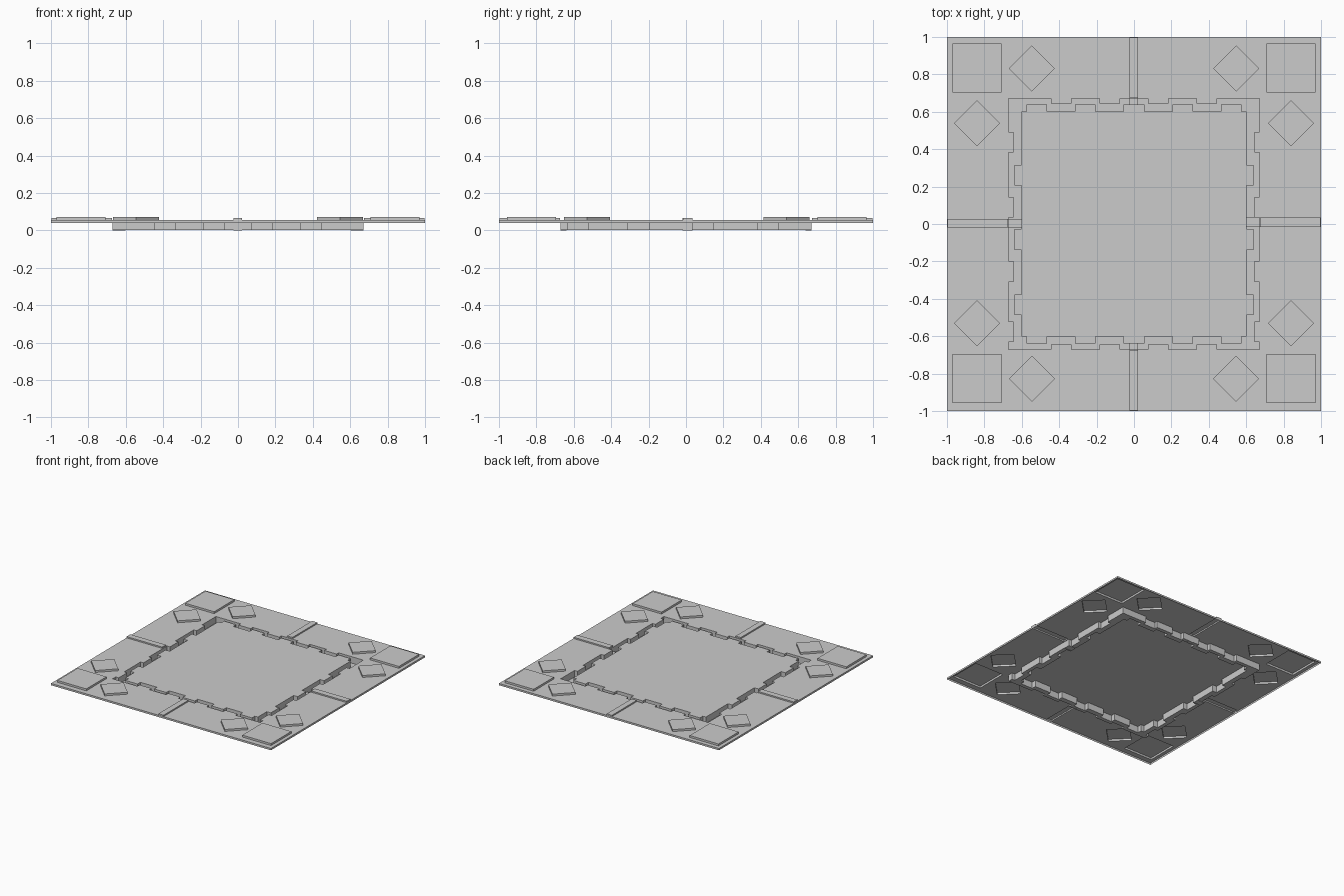
import bpy, bmesh

cube = bpy.data.objects.get("Cube")
if cube:
    bpy.data.objects.remove(cube, do_unlink=True)

TOP, SKIRT, PAD, RIDGE, PIT = 0.055, 0.04, 0.071, 0.066, 0.002

grey = bpy.data.materials.new("plain_grey")
grey.use_nodes = True
grey.diffuse_color = (0.6, 0.6, 0.6, 1)
grey.node_tree.nodes["Principled BSDF"].inputs["Base Color"].default_value = (0.6, 0.6, 0.6, 1)


def rect(x0, x1, y0, y1):
    return [(x0, y0), (x1, y0), (x1, y1), (x0, y1)]


def diamond(x, y, r):
    return [(x + r, y), (x, y + r), (x - r, y), (x, y - r)]


def toothed_square(r, tooth_r, sides, half=0.055):
    """Square outline whose four sides step to tooth_r at the given centres."""
    points = []
    for k, centres in enumerate(sides):
        side = [(-r, -r)]
        for c in sorted(centres):
            side += [(c - half, -r), (c - half, -tooth_r), (c + half, -tooth_r), (c + half, -r)]
        for x, y in side:
            for _ in range(k):
                x, y = -y, x
            points.append((x, y))
    return points


def sheet(name, fills, walls):
    """Open sheet: fills are (z, outlines with holes), walls are (outline, z0, z1)."""
    bm = bmesh.new()
    for z, outlines in fills:
        edges = []
        for pts in outlines:
            vs = [bm.verts.new((x, y, z)) for x, y in pts]
            edges += [bm.edges.new((vs[i - 1], vs[i])) for i in range(len(vs))]
        bmesh.ops.triangle_fill(bm, use_beauty=True, edges=edges, normal=(0, 0, 1))
    for pts, z0, z1 in walls:
        low = [bm.verts.new((x, y, z0)) for x, y in pts]
        high = [bm.verts.new((x, y, z1)) for x, y in pts]
        for i in range(len(pts)):
            bm.faces.new((low[i - 1], low[i], high[i], high[i - 1]))
    bmesh.ops.remove_doubles(bm, verts=bm.verts, dist=0.0001)
    bmesh.ops.recalc_face_normals(bm, faces=bm.faces)
    bm.normal_update()
    if sum(f.normal.z * f.calc_area() for f in bm.faces) < 0:
        bmesh.ops.reverse_faces(bm, faces=bm.faces)
    mesh = bpy.data.meshes.new(name)
    bm.to_mesh(mesh)
    bm.free()
    mesh.materials.append(grey)
    obj = bpy.data.objects.new(name, mesh)
    bpy.context.collection.objects.link(obj)


# Interlocking teeth of the trench; sides run front, left, back, right
outer_x, inner_x = [-0.39, -0.13, 0.13, 0.39], [-0.52, -0.26, 0, 0.26, 0.52]
outer_y, inner_y = [0.436, 0.09, -0.254, -0.575], [0.26, -0.083, -0.431]
outer_rim = toothed_square(0.67, 0.643, [outer_x, outer_y, outer_x, [-c for c in outer_y]])
inner_rim = toothed_square(0.602, 0.639, [inner_x, inner_y, inner_x, [-c for c in inner_y]])

# Raised pads and ridges, hollow underneath
raised = []
for sx, side in ((1, "left"), (-1, "right")):
    for sy, end in ((1, "back"), (-1, "front")):
        cx, cy = 0.84 * sx, 0.83 * sy + 0.004
        raised += [
            (f"corner_pad_{end}_{side}", rect(cx - 0.131, cx + 0.131, cy - 0.131, cy + 0.131), PAD),
            (f"end_diamond_{end}_{side}", diamond(0.546 * sx, cy - 0.002, 0.123), PAD),
            (f"side_diamond_{end}_{side}", diamond(cx, 0.534 * sy + 0.004, 0.123), PAD),
        ]
raised += [
    ("ridge_back", rect(-0.025, 0.022, 0.675, 0.998), RIDGE),
    ("ridge_front", rect(-0.025, 0.022, -0.998, -0.675), RIDGE),
    ("ridge_left", rect(0.675, 0.998, -0.015, 0.034), RIDGE),
    ("ridge_right", rect(-0.998, -0.675, -0.02, 0.028), RIDGE),
]
for name, outline, height in raised:
    sheet(name, [(height, [outline])], [(outline, TOP, height)])

# Border plate with its skirt, the trench, and the centre panel
border = rect(-1, 1, -1, 1)
sheet("border_plate", [(TOP, [border, outer_rim] + [r[1] for r in raised])], [(border, SKIRT, TOP)])
sheet("trench", [(PIT, [outer_rim, inner_rim])], [(outer_rim, PIT, TOP), (inner_rim, PIT, TOP)])
sheet("centre_panel", [(TOP, [inner_rim])], [])

# Ridge continuations across the trench floor
for name, outline in (
    ("trench_step_back", rect(-0.025, 0.022, 0.639, 0.67)),
    ("trench_step_front", rect(-0.025, 0.022, -0.67, -0.639)),
    ("trench_step_left", rect(0.602, 0.67, -0.015, 0.034)),
    ("trench_step_right", rect(-0.67, -0.602, -0.02, 0.028)),
):
    sheet(name, [(0.018, [outline])], [(outline, 0, 0.018)])
